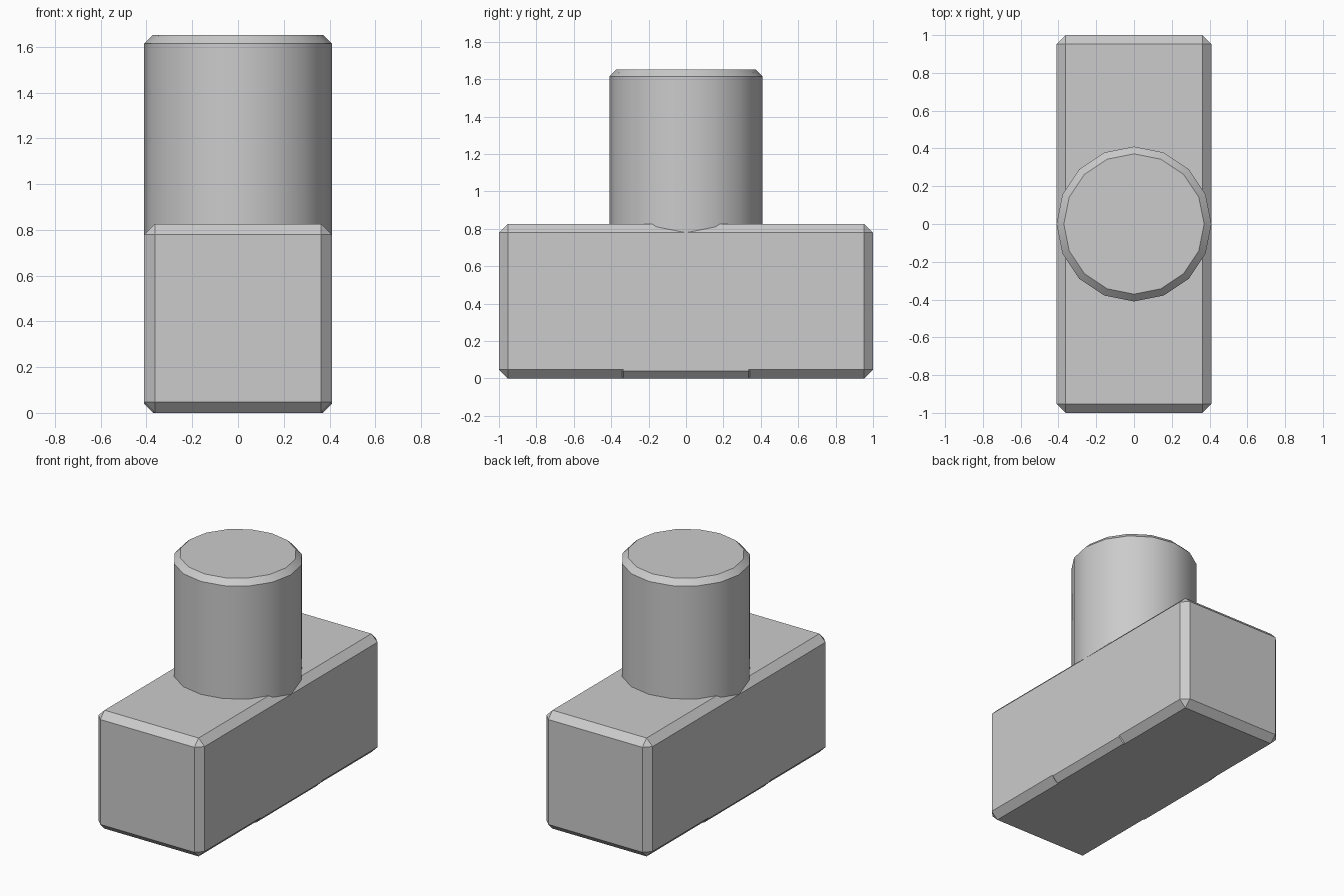
import bpy, math

if "Cube" in bpy.data.objects:
    bpy.data.objects.remove(bpy.data.objects["Cube"])


def finish(obj, name, bevel):
    obj.name = name
    bpy.ops.object.transform_apply(location=False, rotation=False, scale=True)
    mod = obj.modifiers.new("chamfer", 'BEVEL')
    mod.width = bevel
    mod.segments = 1
    mod.limit_method = 'ANGLE'
    mod.angle_limit = math.radians(40)
    bpy.ops.object.modifier_apply(modifier=mod.name)
    return obj


def block(name, size, centre, bevel):
    bpy.ops.mesh.primitive_cube_add(size=1, location=centre)
    obj = bpy.context.object
    obj.scale = size
    return finish(obj, name, bevel)


# Long chamfered base block
block("base_block", (0.82, 2.0, 0.826), (0, 0, 0.413), 0.047)

# Inner core, slightly proud of the base's lower chamfer
block("inner_core", (0.82, 0.75, 0.4), (0, 0, 0.2), 0.04)

# Round upright peg with 16 sides and a chamfered top
bottom, top = 0.4, 1.652
bpy.ops.mesh.primitive_cylinder_add(vertices=16, radius=0.41, depth=top - bottom,
                                    location=(0, 0, (top + bottom) / 2))
finish(bpy.context.object, "upright_peg", 0.038)
bpy.ops.object.shade_smooth_by_angle(angle=math.radians(30))
